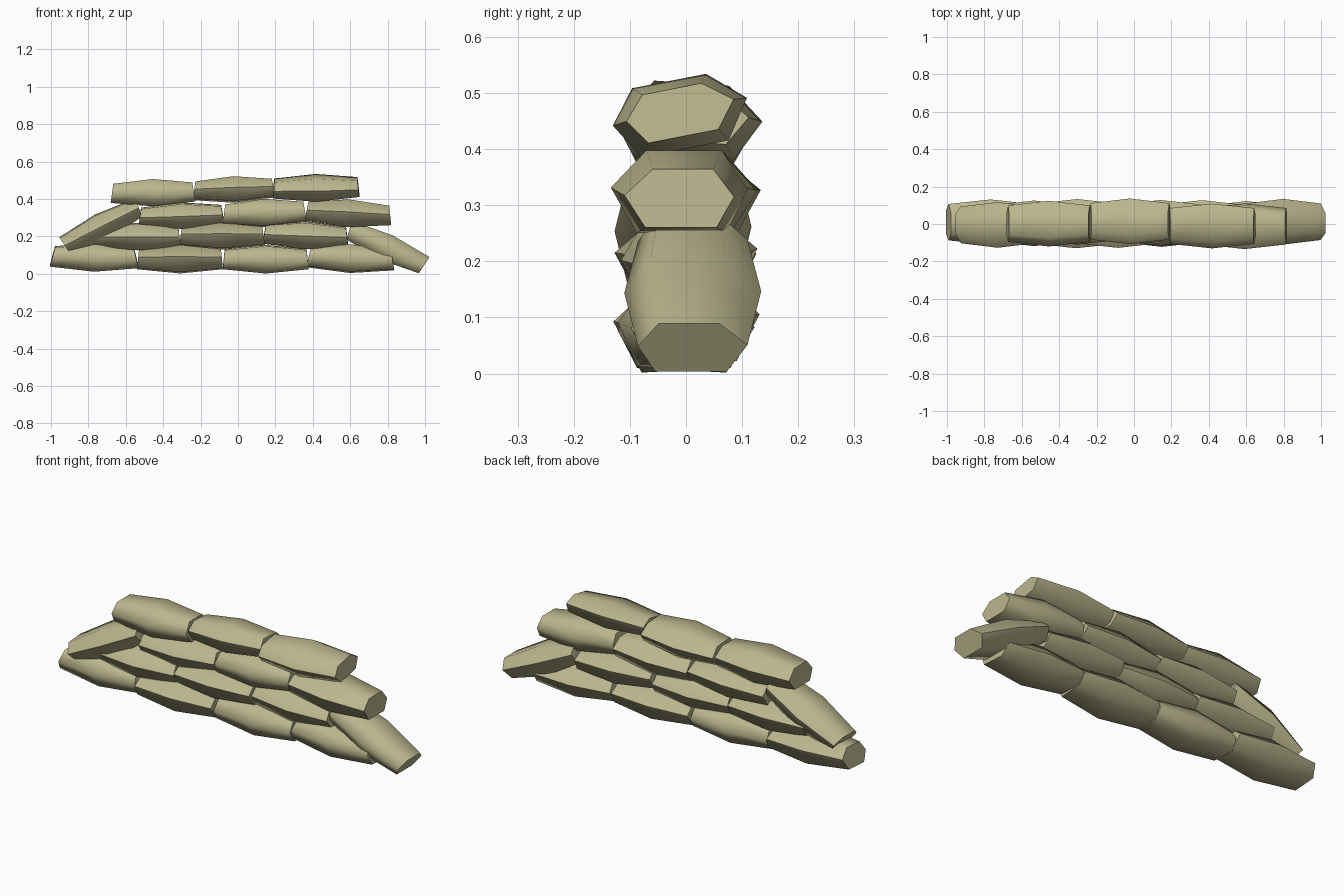
import bpy, bmesh
from math import radians
from mathutils import Matrix

if "Cube" in bpy.data.objects:
    bpy.data.objects.remove(bpy.data.objects["Cube"])

canvas = bpy.data.materials.new("canvas")
canvas.diffuse_color = (0.50, 0.47, 0.27, 1)
canvas.use_nodes = True
canvas.node_tree.nodes["Principled BSDF"].inputs["Base Color"].default_value = canvas.diffuse_color

# Six-sided cross-section of a filled bag (y, z), unit sized
SECTION = [(-1, 0.05), (-0.62, 1), (0.48, 1), (1, 0.1), (0.62, -1), (-0.68, -1)]


def sandbag(name, x, z, length=0.455, tilt=0, roll=0, y=0, width=0.122,
            height=0.073, slant=0.15, flip=1):
    """Three-ring bag: full in the middle, pinched at both ends."""
    bm = bmesh.new()
    rings = []
    for side, grow_y, grow_z in ((-1, 0.8, 0.7), (0, 1, 1), (1, 0.8, 0.7)):
        ring = []
        for sy, sz in SECTION:
            py, pz = sy * flip * width * grow_y, sz * height * grow_z
            px = side * (length / 2 - 0.006 - slant * pz)
            ring.append(bm.verts.new((px, py, pz)))
        rings.append(ring)
    for a, b in zip(rings, rings[1:]):
        for i in range(6):
            j = (i + 1) % 6
            bm.faces.new((a[i], a[j], b[j], b[i]))
    bm.faces.new(rings[0])
    bm.faces.new(rings[-1])
    bmesh.ops.recalc_face_normals(bm, faces=bm.faces)
    bm.transform(Matrix.Translation((x, y, z))
                 @ Matrix.Rotation(radians(-tilt), 4, 'Y')
                 @ Matrix.Rotation(radians(roll), 4, 'X'))
    mesh = bpy.data.meshes.new(name)
    bm.to_mesh(mesh)
    bm.free()
    mesh.materials.append(canvas)
    bag = bpy.data.objects.new(name, mesh)
    bpy.context.collection.objects.link(bag)
    bpy.ops.object.select_all(action='DESELECT')
    bag.select_set(True)
    bpy.context.view_layer.objects.active = bag
    bpy.ops.object.shade_smooth_by_angle(angle=radians(65))


# Bottom course
sandbag("bottom_bag_1", -0.768, 0.090, 0.46, tilt=-1, roll=4, y=0.01, slant=0.25)
sandbag("bottom_bag_2", -0.310, 0.079, 0.46, roll=-3, y=-0.008, slant=0.1, flip=-1)
sandbag("bottom_bag_3", 0.148, 0.079, 0.46, roll=3, slant=0.1)
sandbag("bottom_bag_4", 0.602, 0.081, 0.46, tilt=-2, roll=-3, slant=0.2)
sandbag("slumped_bag_right", 0.795, 0.140, 0.455, tilt=-25, y=0.012, slant=-0.15)

# Second course
sandbag("second_bag_1", -0.535, 0.200, 0.455, roll=3, y=0.004, height=0.070, slant=0.1)
sandbag("second_bag_2", -0.085, 0.202, 0.455, roll=-3, y=-0.006, height=0.068, flip=-1)
sandbag("second_bag_3", 0.362, 0.207, 0.455, tilt=-2, roll=4, y=0.006, height=0.070)
sandbag("slumped_bag_left", -0.728, 0.253, 0.455, tilt=27, roll=3, y=-0.005,
        height=0.070, slant=-0.15, flip=-1)

# Third course
sandbag("third_bag_1", -0.303, 0.312, 0.455, tilt=2, roll=4, y=0.012, height=0.066)
sandbag("third_bag_2", 0.142, 0.325, 0.445, tilt=2, roll=-3, y=0.006, height=0.072)
sandbag("third_bag_3", 0.590, 0.324, 0.46, tilt=-3, y=-0.012, height=0.074, flip=-1)

# Top course
sandbag("top_bag_1", -0.455, 0.434, 0.45, tilt=1, y=0.002, height=0.073, slant=0.15)
sandbag("top_bag_2", -0.022, 0.451, 0.435, tilt=2, roll=-4, y=0.014, height=0.066)
sandbag("top_bag_3", 0.417, 0.462, 0.465, tilt=1, roll=11, y=-0.010, height=0.062, slant=0.1)
